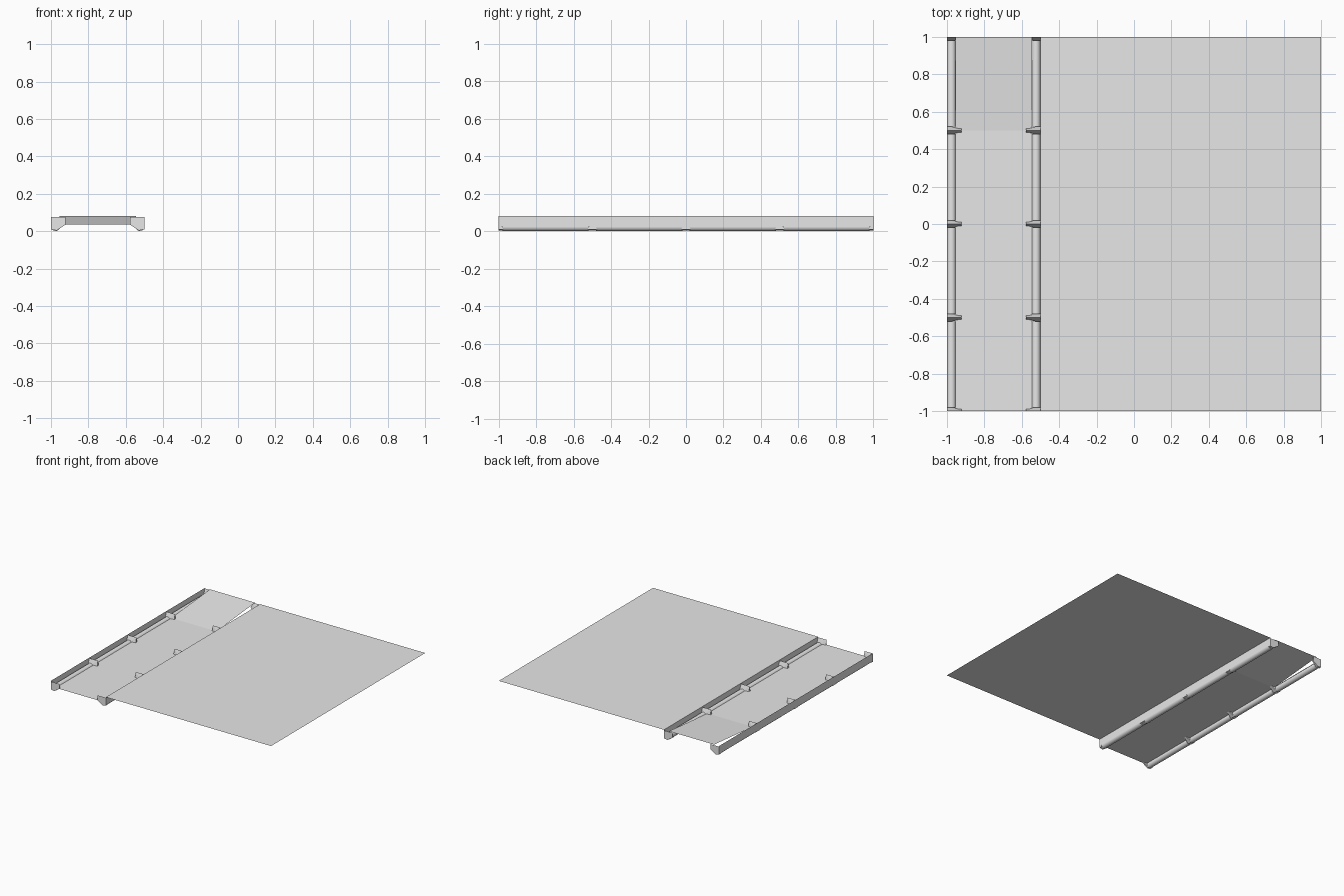
import bpy, bmesh, math
from mathutils import Vector, Matrix

cube = bpy.data.objects.get("Cube")
if cube:
    bpy.data.objects.remove(cube)

TOP, FLOOR = 0.08, 0.035      # ground level and channel bed level
LEFT_X, RIGHT_X = -1.0, -0.5  # outer edges of the channel
TUBE = 0.024

gray = bpy.data.materials.new("light_gray")
gray.use_nodes = True
colour = (0.8, 0.8, 0.8, 1)
gray.diffuse_color = colour
gray.node_tree.nodes["Principled BSDF"].inputs["Base Color"].default_value = colour


def finish(bm, name, smooth=False):
    mesh = bpy.data.meshes.new(name)
    bm.to_mesh(mesh)
    bm.free()
    mesh.materials.append(gray)
    obj = bpy.data.objects.new(name, mesh)
    bpy.context.collection.objects.link(obj)
    for p in mesh.polygons:
        p.use_smooth = smooth
    return obj


def sheet(name, *rows):
    """Strip of quads through pairs of points."""
    bm = bmesh.new()
    pairs = [[bm.verts.new(p) for p in row] for row in rows]
    for (a, b), (c, d) in zip(pairs, pairs[1:]):
        bm.faces.new((a, b, d, c))
    return finish(bm, name)


# Flat ground beside the channel
sheet("ground",
      ((RIGHT_X, -1, TOP), (1, -1, TOP)),
      ((RIGHT_X, 1, TOP), (1, 1, TOP)))

# Channel bed, ramping up to ground level at the back
in_l, in_r = LEFT_X + 0.045, RIGHT_X - 0.045
sheet("channel_bed", *[((in_l, y, z), (in_r, y, z)) for y, z in
                       ((-1, FLOOR), (-0.5, FLOOR), (0.5, FLOOR), (1, TOP))])


def tube(name, x, y0, y1):
    bm = bmesh.new()
    bmesh.ops.create_cone(bm, cap_ends=True, segments=12, radius1=TUBE,
                          radius2=TUBE, depth=y1 - y0,
                          matrix=Matrix.Translation((x, (y0 + y1) / 2, TUBE))
                          @ Matrix.Rotation(math.pi / 2, 4, "X"))
    obj = finish(bm, name, True)
    for p in obj.data.polygons:
        p.use_smooth = len(p.vertices) == 4


def bracket(name, x, side, y):
    """Triangular rib, wide at the foot and sharp at the ridge."""
    bm = bmesh.new()
    for u, z, w in ((0, 0.075, 0), (0.078, 0.075, 0), (0, 0.01, 0.024),
                    (0.03, 0.004, 0.02), (0.078, 0.035, 0.01)):
        for s in ((-1, 1) if w else (0,)):
            yy = max(-1, min(1, y + s * w))
            bm.verts.new((x + side * u, yy, z))
    bmesh.ops.remove_doubles(bm, verts=bm.verts, dist=1e-5)
    bmesh.ops.convex_hull(bm, input=bm.verts)
    bmesh.ops.recalc_face_normals(bm, faces=bm.faces)
    finish(bm, name)


# Edge walls, tubes and brackets on both sides of the channel
for word, x, side in (("right", LEFT_X, 1), ("left", RIGHT_X, -1)):
    sheet(word + "_wall", ((x, -1, TUBE), (x, 1, TUBE)),
          ((x, -1, TOP), (x, 1, TOP)))
    for i in range(4):
        y = -1 + i * 0.5
        tube(f"{word}_tube_{i}", x + side * TUBE, y + 0.02, y + 0.48)
    for i in range(5):
        bracket(f"{word}_bracket_{i}", x, side, -1 + i * 0.5)
